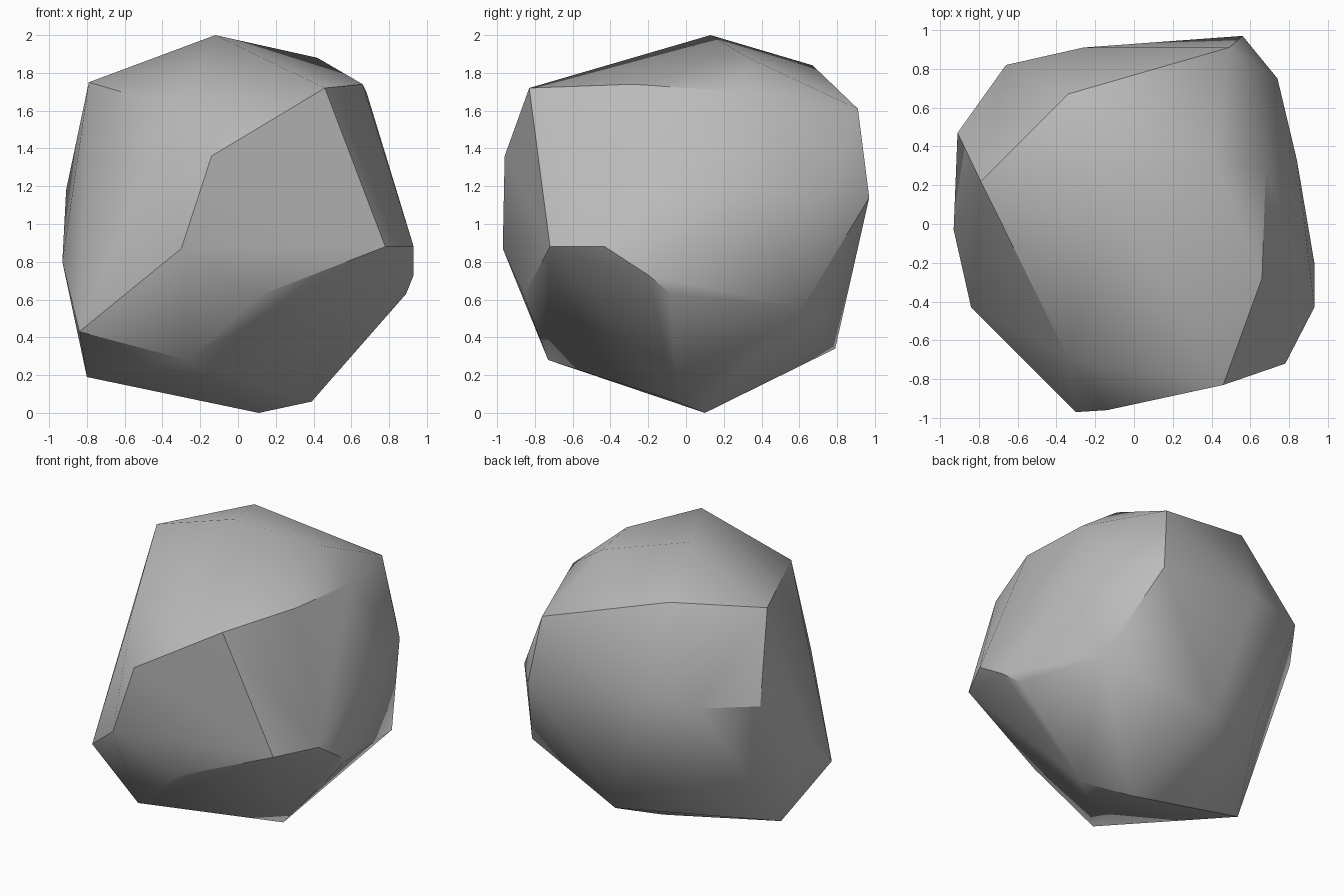
import bpy
import bmesh
import math

# Remove only the default cube
default_cube = bpy.data.objects.get("Cube")
if default_cube is not None:
    bpy.data.objects.remove(default_cube, do_unlink=True)


def make_material(name, colour):
    """One flat, matte colour for the viewport and for renders."""
    material = bpy.data.materials.new(name)
    material.use_nodes = True
    material.diffuse_color = colour
    shader = material.node_tree.nodes["Principled BSDF"]
    shader.inputs["Base Color"].default_value = colour
    return material


def make_hull(name, corners, material):
    """Wrap the corner points in a faceted convex shell."""
    bm = bmesh.new()
    for corner in corners:
        bm.verts.new(corner)
    hull = bmesh.ops.convex_hull(bm, input=bm.verts[:])
    loose = set(hull["geom_interior"]) | set(hull["geom_unused"])
    loose_verts = [item for item in loose if isinstance(item, bmesh.types.BMVert)]
    bmesh.ops.delete(bm, geom=loose_verts, context="VERTS")
    bmesh.ops.recalc_face_normals(bm, faces=bm.faces[:])
    mesh = bpy.data.meshes.new(name)
    bm.to_mesh(mesh)
    bm.free()
    mesh.materials.append(material)
    rock = bpy.data.objects.new(name, mesh)
    bpy.context.collection.objects.link(rock)
    return rock


# Corners of the boulder, from the crown down to the foot
crown = [
    (-.12, .13, 2), (.42, .33, 1.88), (-.34, .67, 1.84), (-.79, .22, 1.75),
    (.66, -.28, 1.74), (.46, -.83, 1.72), (.68, .29, 1.7),
    (-.34, -.69, 1.62), (.49, .91, 1.61),
]
waist = [
    (-.14, -.96, 1.36), (-.66, .82, 1.23), (-.26, .91, 1.25),
    (-.91, .47, 1.18), (.56, .97, 1.14), (.74, .75, 1.15), (.84, .33, 1.17),
    (.78, -.72, .88), (.93, -.43, .88), (-.3, -.97, .87), (-.93, -.03, .8),
    (.93, -.2, .73),
]
foot = [
    (.89, -.08, .63), (.11, -.86, .62), (.77, .62, .56), (-.5, .64, .55),
    (-.84, -.43, .43), (0, .79, .34), (-.27, -.73, .28), (-.8, .08, .19),
    (.39, -.05, .06), (.11, .1, 0),
]

stone_grey = make_material("stone grey", (.5, .5, .5, 1))
boulder = make_hull("boulder", crown + waist + foot, stone_grey)

# Soft shading across gentle facets, crisp lines on the hard breaks
bpy.ops.object.select_all(action="DESELECT")
boulder.select_set(True)
bpy.context.view_layer.objects.active = boulder
bpy.ops.object.shade_smooth_by_angle(angle=math.radians(35))
